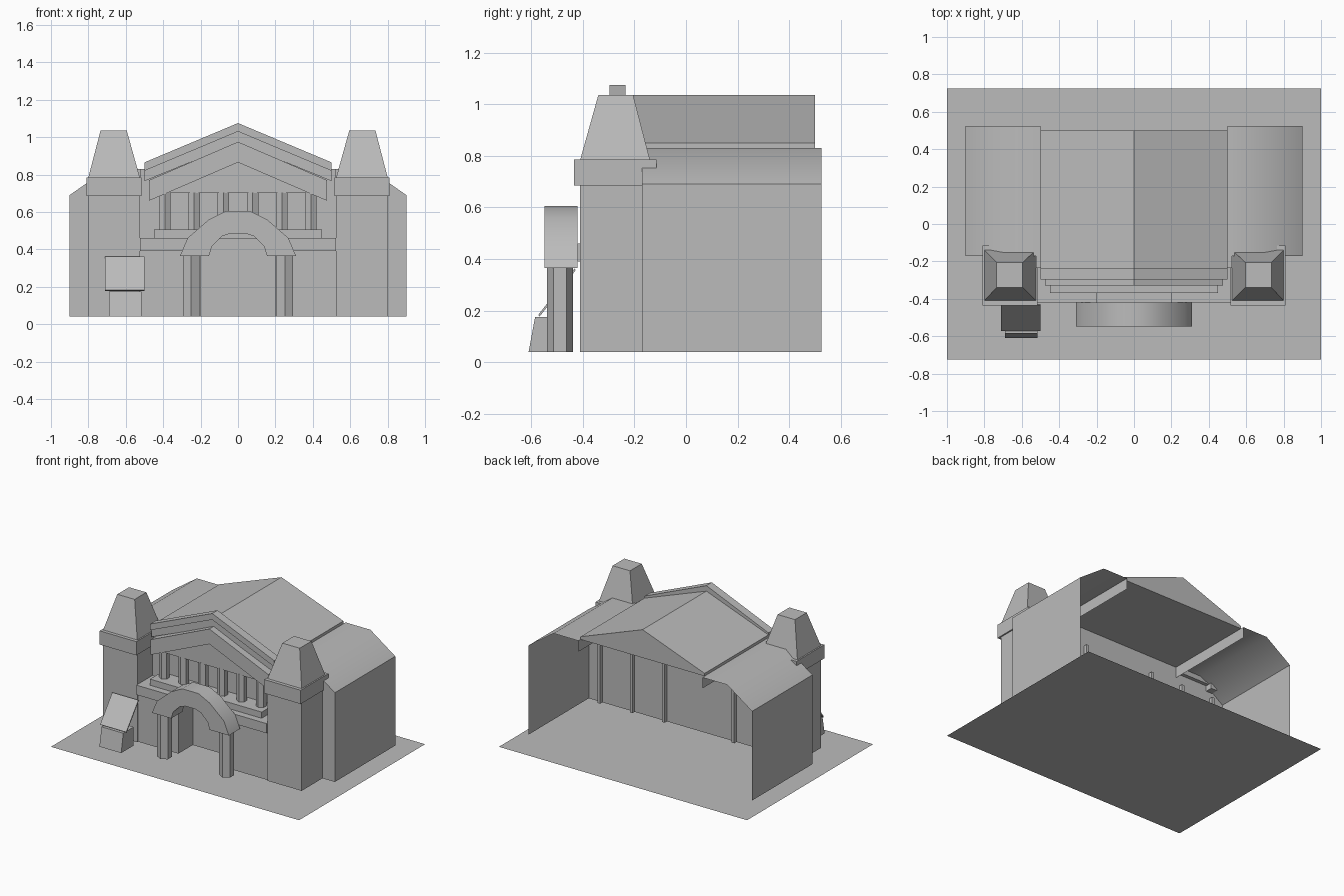
import bpy, bmesh, math
from mathutils import Vector

if "Cube" in bpy.data.objects:
    bpy.data.objects.remove(bpy.data.objects["Cube"])

stone = bpy.data.materials.new("grey_stone")
stone.use_nodes = True
stone.diffuse_color = (0.5, 0.5, 0.5, 1)
stone.node_tree.nodes["Principled BSDF"].inputs["Base Color"].default_value = (0.5, 0.5, 0.5, 1)

BASE = 0.04   # foot of the walls
BACK = -0.17  # rear of the facade
EAVE = 0.83   # side roof height


def finish(name, bm, smooth=None):
    bmesh.ops.recalc_face_normals(bm, faces=bm.faces)
    mesh = bpy.data.meshes.new(name)
    bm.to_mesh(mesh)
    bm.free()
    mesh.materials.append(stone)
    ob = bpy.data.objects.new(name, mesh)
    bpy.context.collection.objects.link(ob)
    if smooth:
        bpy.ops.object.select_all(action='DESELECT')
        ob.select_set(True)
        bpy.context.view_layer.objects.active = ob
        bpy.ops.object.shade_smooth_by_angle(angle=math.radians(smooth))
    return ob


def prism(name, profile, y0, y1, smooth=None):
    """Extrude a closed x-z profile along y."""
    bm = bmesh.new()
    face = bm.faces.new([bm.verts.new((x, y0, z)) for x, z in profile])
    ext = bmesh.ops.extrude_face_region(bm, geom=[face])
    moved = [v for v in ext["geom"] if isinstance(v, bmesh.types.BMVert)]
    bmesh.ops.translate(bm, verts=moved, vec=(0, y1 - y0, 0))
    return finish(name, bm, smooth)


def sheet(name, path, y0, y1, smooth=None):
    """Sweep an open x-z path along y as a single surface."""
    bm = bmesh.new()
    rows = [[bm.verts.new((x, y, z)) for x, z in path] for y in (y0, y1)]
    for i in range(len(path) - 1):
        bm.faces.new((rows[0][i], rows[0][i + 1], rows[1][i + 1], rows[1][i]))
    return finish(name, bm, smooth)


def box(name, x, y, z):
    return prism(name, [(x[0], z[0]), (x[1], z[0]), (x[1], z[1]), (x[0], z[1])], *y)


def frustum(name, low, high, z):
    """Tapered block between two rectangles given as x0, x1, y0, y1."""
    bm = bmesh.new()
    for (x0, x1, y0, y1), h in ((low, z[0]), (high, z[1])):
        for x, y in ((x0, y0), (x1, y0), (x1, y1), (x0, y1)):
            bm.verts.new((x, y, h))
    bmesh.ops.convex_hull(bm, input=bm.verts)
    bmesh.ops.dissolve_limit(bm, angle_limit=0.01, verts=bm.verts, edges=bm.edges)
    return finish(name, bm)


def column(name, x, y, r, z):
    """Six-sided column with corners to the front and back."""
    bm = bmesh.new()
    ring = [bm.verts.new((x + r * math.sin(k * math.pi / 3),
                          y + r * math.cos(k * math.pi / 3), z[0])) for k in range(6)]
    ext = bmesh.ops.extrude_face_region(bm, geom=[bm.faces.new(ring)])
    moved = [v for v in ext["geom"] if isinstance(v, bmesh.types.BMVert)]
    bmesh.ops.translate(bm, verts=moved, vec=(0, 0, z[1] - z[0]))
    return finish(name, bm)


def chevron(name, half, low_side, high_side, low_mid, high_mid, y0, y1):
    return prism(name, [(-half, low_side), (0, low_mid), (half, low_side),
                        (half, high_side), (0, high_mid), (-half, high_side)], y0, y1)


def mirrored(x0, x1, s):
    return tuple(sorted((s * x0, s * x1)))


# Ground sheet
bm = bmesh.new()
bm.faces.new([bm.verts.new(p) for p in
              ((-1, -0.725, 0), (1, -0.725, 0), (1, 0.725, 0), (-1, 0.725, 0))])
finish("ground", bm)

# Hall: open-backed side shells, front wall, gabled roof
prism("front_wall", [(-0.9, BASE), (0.9, BASE), (0.9, 0.69), (0.7, EAVE),
                     (-0.7, EAVE), (-0.9, 0.69)], BACK, BACK + 0.004)
prism("main_roof", [(-0.5, EAVE), (0.5, EAVE), (0.5, 0.85), (0, 1.035), (-0.5, 0.85)],
      -0.235, 0.5)

for s, side in ((1, "left"), (-1, "right")):
    sheet(side + "_side_shell",
          [(s * x, z) for x, z in ((0.9, BASE), (0.9, 0.69), (0.7, EAVE), (0.5, EAVE), (0.5, 0.75))],
          BACK, 0.525, 40)
    # Rear ribs of the front wall
    for x in (0.8, 0.54, 0.28):
        box(side + "_rear_rib", mirrored(x - 0.01, x + 0.01, s), (BACK, BACK + 0.03), (BASE, 0.7))

    # Corner tower
    box(side + "_tower", mirrored(0.525, 0.8, s), (-0.41, BACK), (BASE, 0.69))
    box(side + "_tower_cornice", mirrored(0.515, 0.81, s), (-0.435, BACK), (0.685, 0.785))
    box(side + "_cornice_return", mirrored(0.76, 0.81, s), (BACK, -0.115), (0.745, 0.785))
    frustum(side + "_tower_spire", (*mirrored(0.525, 0.8, s), -0.41, -0.14),
            (*mirrored(0.595, 0.735, s), -0.34, -0.205), (0.785, 1.035))

    # Lower facade beside the doorway
    box(side + "_lower_wall", mirrored(0.2, 0.525, s), (-0.4, BACK), (BASE, 0.4))
    box(side + "_ledge", mirrored(0.2, 0.525, s), (-0.42, -0.23), (0.39, 0.46))

    # Portico and gallery columns
    column(side + "_portico_column", s * 0.25, -0.488, 0.05, (BASE, 0.37))
    for x in (0.078, 0.234, 0.39):
        column(side + "_gallery_column", s * x, -0.29, 0.035, (0.5, 0.705))

# Upper facade
box("upper_wall", (-0.525, 0.525), (-0.235, BACK), (BASE, EAVE))
box("gallery_step", (-0.45, 0.45), (-0.37, -0.23), (0.455, 0.505))

# Pediment
prism("tympanum", [(-0.42, 0.7), (0.42, 0.7), (0, 0.89)], -0.32, -0.235)
chevron("pediment_band", 0.475, 0.66, 0.77, 0.865, 0.975, -0.33, -0.235)
chevron("pediment_moulding", 0.5, 0.765, 0.82, 0.97, 1.03, -0.28, -0.23)
chevron("pediment_cap", 0.5, 0.82, 0.865, 1.03, 1.075, -0.297, -0.235)

# Entrance arch
outer = [(0.31, 0.365), (0.27, 0.46), (0.155, 0.56), (0.065, 0.605)]
inner = [(0.155, 0.365), (0.14, 0.415), (0.085, 0.47), (0.04, 0.485)]
arch = outer + [(-x, z) for x, z in reversed(outer)]
arch += [(-x, z) for x, z in inner] + list(reversed(inner))
prism("entrance_arch", arch, -0.548, -0.42, 35)

# Sign stand with a sloping board
frustum("sign_base", (-0.69, -0.515, -0.61, -0.465), (-0.69, -0.515, -0.585, -0.465), (BASE, 0.175))
bm = bmesh.new()
bm.faces.new([bm.verts.new(p) for p in
              ((-0.71, -0.57, 0.18), (-0.5, -0.57, 0.18), (-0.5, -0.43, 0.36), (-0.71, -0.43, 0.36))])
board = finish("sign_board", bm)
thick = board.modifiers.new("thickness", 'SOLIDIFY')
thick.thickness = 0.008
thick.offset = 0
